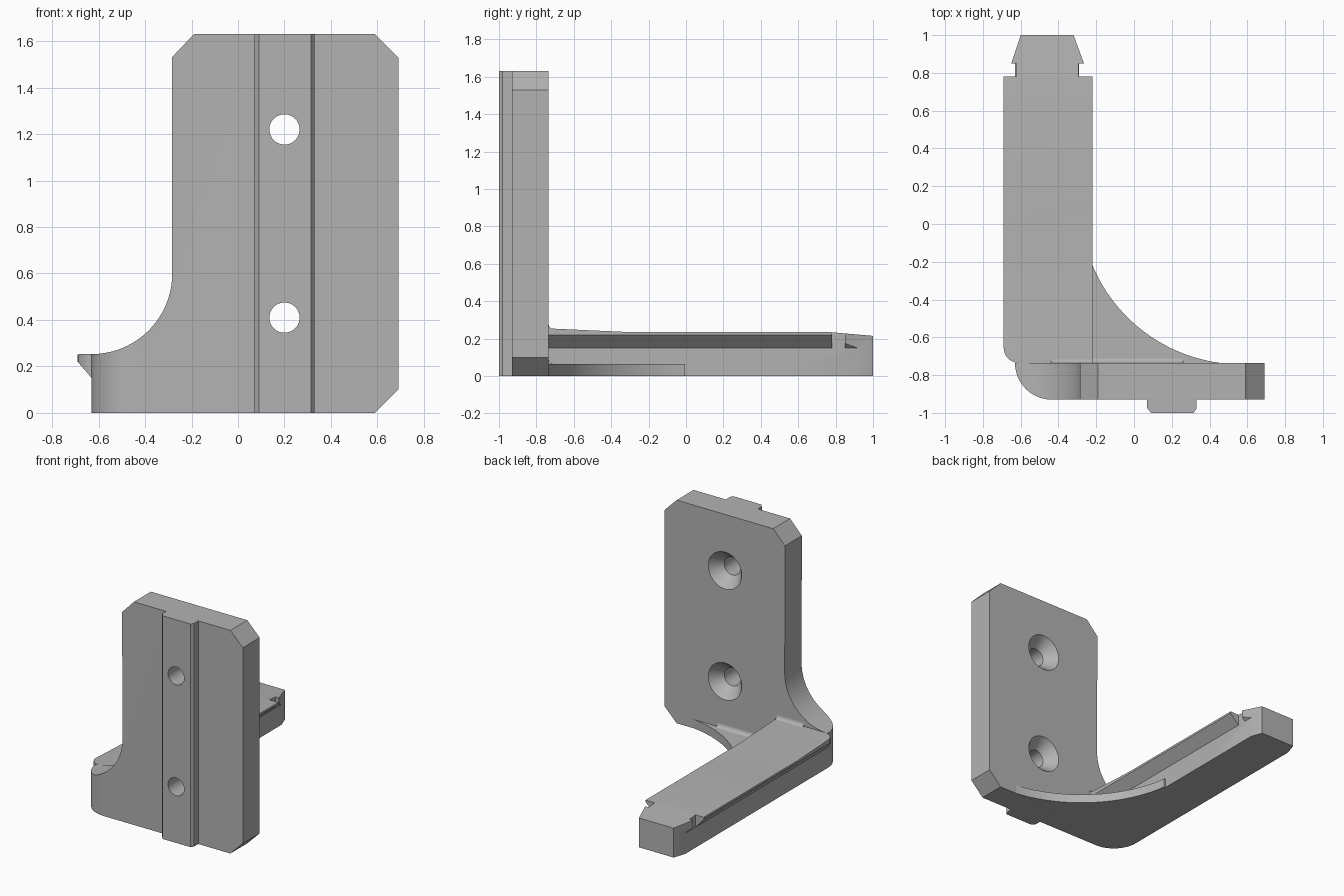
import bpy, bmesh, math
from mathutils import Vector

cube = bpy.data.objects.get("Cube")
if cube:
    bpy.data.objects.remove(cube, do_unlink=True)

grey = bpy.data.materials.new("plain grey")
grey.use_nodes = True
colour = (0.45, 0.45, 0.45, 1)
grey.diffuse_color = colour
grey.node_tree.nodes["Principled BSDF"].inputs["Base Color"].default_value = colour


def arc(cx, cy, r, start, end, steps=16):
    """Points on a circle, angles in degrees."""
    angles = [math.radians(start + (end - start) * i / steps) for i in range(steps + 1)]
    return [(cx + r * math.cos(a), cy + r * math.sin(a)) for a in angles]


def make_object(name, bm):
    bmesh.ops.recalc_face_normals(bm, faces=bm.faces)
    mesh = bpy.data.meshes.new(name)
    bm.to_mesh(mesh)
    bm.free()
    mesh.materials.append(grey)
    obj = bpy.data.objects.new(name, mesh)
    bpy.context.collection.objects.link(obj)
    return obj


def prism(name, points, axis, low, high):
    """Extrude a flat outline along one axis (0 = x, 1 = y, 2 = z)."""
    bm = bmesh.new()
    verts = []
    for p in points:
        co = list(p)
        co.insert(axis, low)
        verts.append(bm.verts.new(co))
    face = bm.faces.new(verts)
    ext = bmesh.ops.extrude_face_region(bm, geom=[face])
    shift = Vector((0, 0, 0))
    shift[axis] = high - low
    moved = [v for v in ext["geom"] if isinstance(v, bmesh.types.BMVert)]
    bmesh.ops.translate(bm, verts=moved, vec=shift)
    return make_object(name, bm)


def lathe(name, x, z, profile):
    """Turn a (radius, y) profile into a closed solid about a y-parallel axis."""
    bm = bmesh.new()
    rings = []
    for r, y in profile:
        rings.append([bm.verts.new((px, y, pz)) for px, pz in arc(x, z, r, 0, 360, 40)[:-1]])
    for a, b in zip(rings, rings[1:]):
        for i in range(len(a)):
            j = (i + 1) % len(a)
            bm.faces.new((a[i], a[j], b[j], b[i]))
    bm.faces.new(rings[0])
    bm.faces.new(rings[-1])
    return make_object(name, bm)


def combine(obj, tool, operation):
    mod = obj.modifiers.new("shape", "BOOLEAN")
    mod.object, mod.operation, mod.solver = tool, operation, "EXACT"
    graph = bpy.context.evaluated_depsgraph_get()
    mesh = bpy.data.meshes.new_from_object(obj.evaluated_get(graph))
    obj.modifiers.clear()
    obj.data = mesh
    bpy.data.objects.remove(tool, do_unlink=True)


BACK, FRONT = -0.735, -0.93

# Upright plate with front rail: front outline crossed with plan outline
plate = prism("upright_plate", [
    (-0.63, 0), (0.59, 0), (0.69, 0.1), (0.69, 1.53), (0.59, 1.63),
    (-0.19, 1.63), (-0.285, 1.53)] + arc(-0.63, 0.6, 0.347, 0, -90, 24), 1, -1.1, -0.6)
plan = prism("plate_plan", arc(-0.435, BACK, 0.195, 180, 270) + [
    (0.07, FRONT), (0.07, -0.975), (0.09, -1), (0.315, -1), (0.33, -0.98),
    (0.33, FRONT), (0.8, FRONT), (0.8, BACK)], 2, -0.1, 1.8)
combine(plate, plan, "INTERSECT")

# Countersunk screw holes
for z in (0.41, 1.22):
    hole = lathe("hole_cutter", 0.2, z, [
        (0.065, -1.1), (0.065, -0.82), (0.135, BACK), (0.135, -0.6)])
    combine(plate, hole, "DIFFERENCE")

# Arm: flanged section, tapered plan and side outline crossed together
arm = prism("arm", [
    (-0.63, 0), (-0.29, 0), (-0.29, 0.15), (-0.22, 0.22), (-0.22, 0.3),
    (-0.69, 0.3), (-0.69, 0.22), (-0.63, 0.15)], 1, -0.9, 1.1)
arm_plan = prism("arm_plan", [
    (-0.22, BACK), (-0.22, 0.78), (-0.265, 0.85), (-0.32, 1), (-0.6, 1),
    (-0.65, 0.85), (-0.69, 0.78)] + arc(-0.61, -0.655, 0.08, 180, 255, 8)
    + [(-0.62, BACK)], 2, -0.1, 0.5)
combine(arm, arm_plan, "INTERSECT")
arm_side = prism("arm_side", [
    (-0.8, 0), (1.1, 0), (1.1, 0.206), (0.77, 0.235), (-0.3, 0.235),
    (-0.7, 0.253), (-0.8, 0.253)], 0, -0.9, 0)
combine(arm, arm_side, "INTERSECT")

# Latch notches on both sides near the tip
for x0, x1 in ((-0.8, -0.622), (-0.293, -0.1)):
    notch = prism("notch_cutter", [(x0, 0.78), (x1, 0.78), (x1, 0.85), (x0, 0.85)],
                  2, 0.15, 0.4)
    combine(arm, notch, "DIFFERENCE")

# Curved gusset between arm and plate
gusset = prism("gusset", [(-0.29, BACK), (-0.29, -0.006)]
               + arc(0.569, 0.113, 0.856, 188, 262, 32), 2, 0, 0.065)


# Small concave fillets where the plate meets the arm and gusset
def fillet(name, z, x0, x1, r=0.03):
    curve = arc(BACK + r, z + r, r, 180, 270, 6)
    return prism(name, [(BACK, z)] + curve, 0, x0, x1)


arm_fillet = fillet("arm_fillet", 0.25, -0.44, -0.22)
gusset_fillet = fillet("gusset_fillet", 0.064, -0.29, 0.26)

for obj in (plate, arm, gusset, arm_fillet, gusset_fillet):
    bpy.ops.object.select_all(action="DESELECT")
    obj.select_set(True)
    bpy.context.view_layer.objects.active = obj
    bpy.ops.object.shade_smooth_by_angle(angle=math.radians(25))
